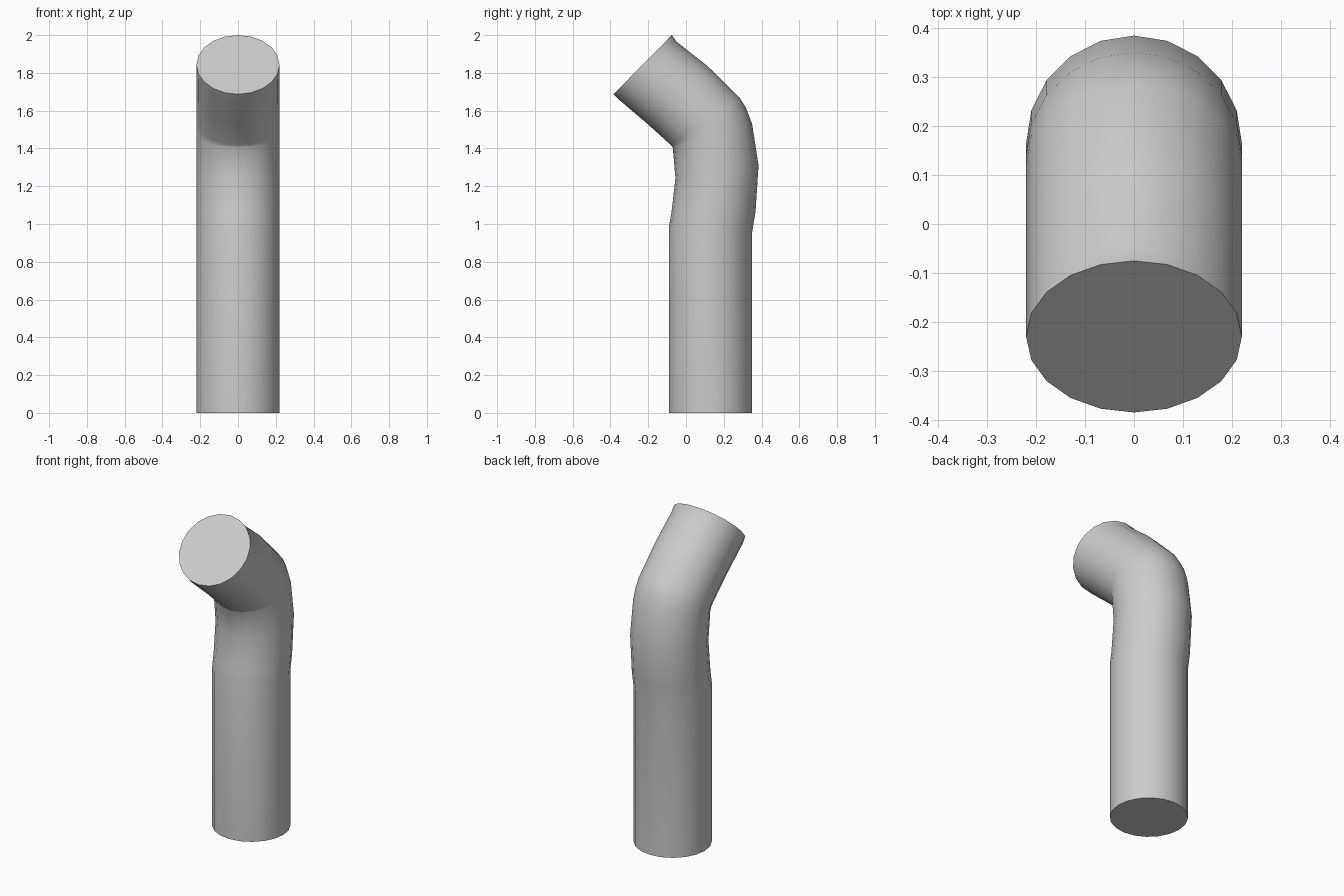
import bpy, bmesh, math
from mathutils import Vector

cube = bpy.data.objects.get("Cube")
if cube:
    bpy.data.objects.remove(cube, do_unlink=True)

SIDES, RADIUS = 20, 0.22

# One plain grey for the whole pipe
grey = bpy.data.materials.new("plain_grey")
grey.use_nodes = True
colour = (0.6, 0.6, 0.6, 1)
grey.diffuse_color = colour
grey.node_tree.nodes["Principled BSDF"].inputs["Base Color"].default_value = colour

# Bend stations: (y, z) of the front edge, then of the back edge
stations = [
    ((-0.09, 0.00), (0.35, 0.00)),
    ((-0.09, 0.99), (0.35, 0.955)),
    ((-0.077, 1.06), (0.368, 1.063)),
    ((-0.056, 1.243), (0.384, 1.31)),
    ((-0.07, 1.405), (0.35, 1.53)),
    ((-0.075, 1.412), (0.318, 1.614)),
    ((-0.082, 1.42), (0.283, 1.67)),
    ((-0.204, 1.53), (0.114, 1.836)),
    ((-0.357, 1.66), (-0.05, 1.965)),
    ((-0.384, 1.687), (-0.075, 2.00)),
]

# Loft tilted rings through the stations
bm = bmesh.new()
rings = []
for front, back in stations:
    f, b = Vector((0, *front)), Vector((0, *back))
    centre, half = (f + b) / 2, (b - f) / 2
    ring = []
    for i in range(SIDES):
        a = math.tau * i / SIDES
        ring.append(bm.verts.new(centre + half * math.sin(a)
                                 + Vector((RADIUS * math.cos(a), 0, 0))))
    rings.append(ring)
for low, high in zip(rings, rings[1:]):
    for i in range(SIDES):
        j = (i + 1) % SIDES
        bm.faces.new((low[i], low[j], high[j], high[i]))

# End caps
bm.faces.new(rings[0][::-1])
bm.faces.new(rings[-1])
bmesh.ops.recalc_face_normals(bm, faces=bm.faces)

mesh = bpy.data.meshes.new("bent_pipe")
bm.to_mesh(mesh)
bm.free()
mesh.materials.append(grey)
pipe = bpy.data.objects.new("bent_pipe", mesh)
bpy.context.collection.objects.link(pipe)

# Smooth walls, crisp cap edges
bpy.ops.object.select_all(action='DESELECT')
pipe.select_set(True)
bpy.context.view_layer.objects.active = pipe
bpy.ops.object.shade_smooth_by_angle(angle=math.radians(35))
